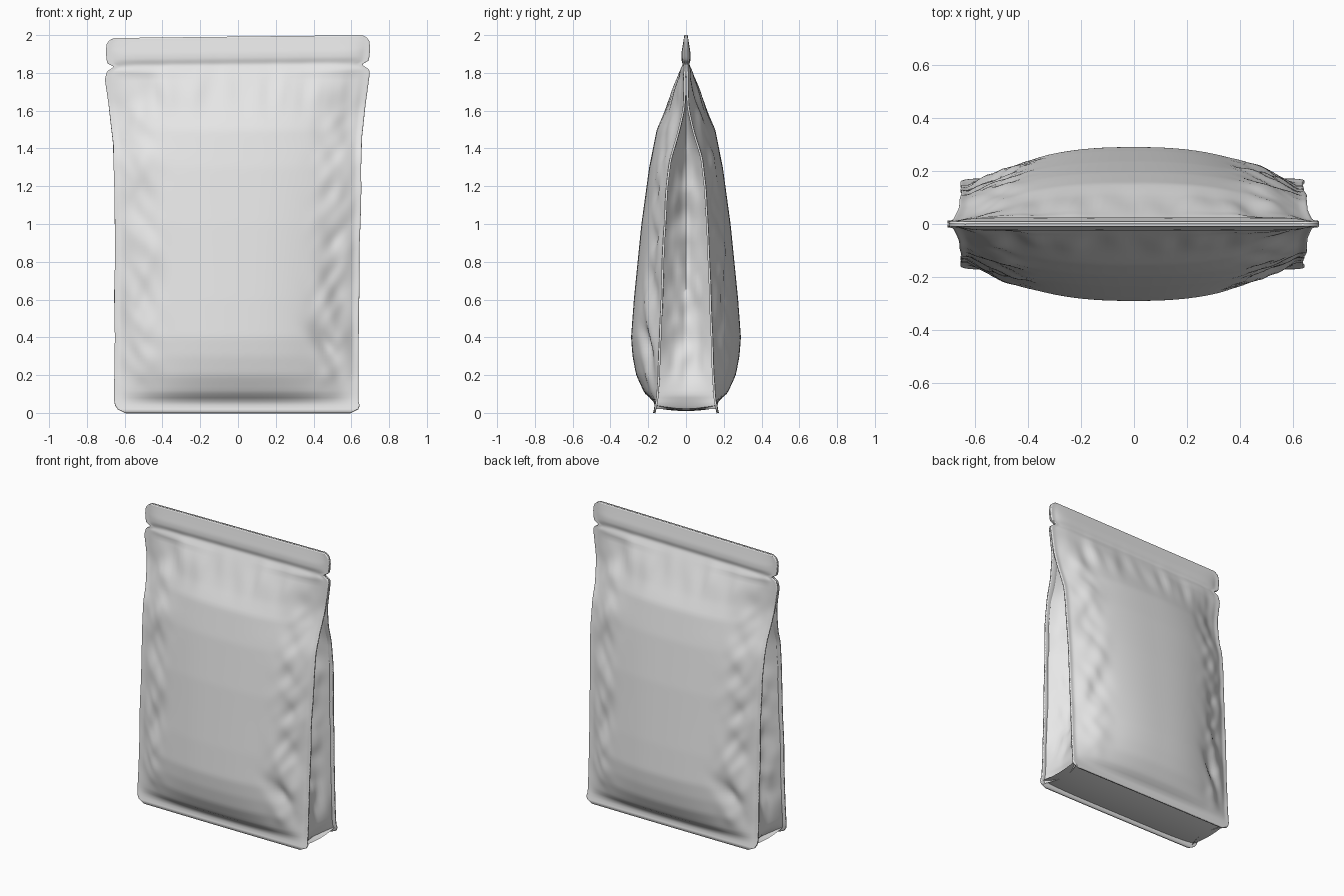
import bpy
import math
from mathutils import Vector, noise

cube = bpy.data.objects.get("Cube")
if cube:
    bpy.data.objects.remove(cube, do_unlink=True)

foil = bpy.data.materials.new("light grey foil")
foil.use_nodes = True
foil.diffuse_color = (0.8, 0.8, 0.8, 1)
foil.node_tree.nodes["Principled BSDF"].inputs["Base Color"].default_value = (0.8, 0.8, 0.8, 1)

# Height profiles as (z, value)
BULGE = [(0, .175), (.04, .165), (.065, .172), (.1, .218), (.2, .264), (.3, .283), (.4, .291),
         (.6, .276), (1, .236), (1.3, .195), (1.5, .155), (1.6, .112), (1.7, .075),
         (1.8, .036), (1.855, .014), (1.875, .024), (1.91, .024), (1.95, .017), (2, .009)]
SEAM = [(0, .175), (.05, .16), (.2, .148), (.6, .134), (1, .118), (1.2, .105),
        (1.35, .088), (1.5, .042), (1.62, .015), (1.8, .012), (2, .009)]
NOTCH = [(1.8, .698), (1.822, .692), (1.838, .662), (1.85, .66), (1.862, .69), (1.88, .695),
         (1.93, .7), (1.97, .695), (1.99, .68), (2, .655)]
FOOT = [(0, .59), (.01, .625), (.03, .647)]
LEFT_W = FOOT + [(.06, .655), (.6, .653), (1, .652), (1.42, .66), (1.6, .682), (1.77, .705)] + NOTCH
RIGHT_W = FOOT + [(.06, .638), (.6, .64), (1, .648), (1.46, .656), (1.6, .672), (1.74, .69)] + NOTCH


def lerp_profile(points, z):
    z = min(max(z, points[0][0]), points[-1][0])
    for (a, va), (b, vb) in zip(points, points[1:]):
        if z <= b:
            return va + (vb - va) * (z - a) / (b - a)


def profile(points, z, soft=0.0):
    """Profile value, averaged over a small window for soft curves."""
    steps = (-1, -.5, 0, .5, 1)
    return sum(lerp_profile(points, z + soft * s) for s in steps) / len(steps)


def smooth(a, b, t):
    t = min(max((t - a) / (b - a), 0), 1)
    return t * t * (3 - 2 * t)


def bump(t, centre, width):
    return math.exp(-((t - centre) / width) ** 2)


def half_width(side, z):
    wave = .004 * noise.noise(Vector((side * 3, 0, z * 4)))
    return profile(RIGHT_W if side > 0 else LEFT_W, z, .004) + wave * smooth(1.8, 1.6, z)


def tilt(x, z):
    """The top edge rises slightly towards one side."""
    return z + .008 * (x / .7 - 1) * smooth(1.7, 1.9, z)


def grid_object(name, rows, flip=False, thickness=0.0):
    cols = len(rows[0])
    verts = [p for row in rows for p in row]
    faces = []
    for i in range(len(rows) - 1):
        for j in range(cols - 1):
            a = i * cols + j
            f = (a, a + 1, a + cols + 1, a + cols)
            faces.append(f[::-1] if flip else f)
    mesh = bpy.data.meshes.new(name)
    mesh.from_pydata(verts, [], faces)
    mesh.materials.append(foil)
    obj = bpy.data.objects.new(name, mesh)
    bpy.context.collection.objects.link(obj)
    if thickness:
        mod = obj.modifiers.new("film thickness", "SOLIDIFY")
        mod.thickness = thickness
        mod.offset = -1
    bpy.ops.object.select_all(action="DESELECT")
    obj.select_set(True)
    bpy.context.view_layer.objects.active = obj
    bpy.ops.object.shade_smooth_by_angle(angle=math.radians(50))
    return obj


def wrinkle(u, z):
    """Soft dents by the side seams and puckers below the top seal."""
    n_side = noise.noise(Vector((u * 2.5, 1.7, z * 5 + abs(u) * 4)))
    n_fine = noise.noise(Vector((u * 5, 4.2, z * 9 - abs(u) * 6)))
    sides = bump(abs(u), .78, .14) * smooth(.05, .25, z) * smooth(1.75, 1.5, z)
    pucker = noise.noise(Vector((u * 9, 8.5, z * 1.5)))
    top = bump(z, 1.7, .1) * smooth(.95, .8, abs(u))
    corner = bump(u, .72, .13) * bump(z, .38 - .5 * (u - .7), .06)
    return sides * (.03 * n_side + .012 * n_fine) + top * .022 * pucker - .025 * corner


HEIGHTS = [i * .02 for i in range(90)] + [1.8 + i * .008 for i in range(26)]
COLUMNS = 72

# Front and back panels, with flat seam bands along their edges
for name, face in (("front_panel", -1), ("back_panel", 1)):
    rows = []
    for z in HEIGHTS:
        row = []
        seam, depth = profile(SEAM, z, .03), profile(BULGE, z, .012)
        power = 2.5 + 14 * smooth(1.78, 1.87, z)
        for j in range(COLUMNS + 1):
            u = math.sin(math.pi / 2 * (2 * j / COLUMNS - 1) * .8) / math.sin(math.pi * .4)
            x = u * half_width(u, z)
            t = min(abs(u) / .955, 1)
            y = seam + (depth - seam) * (1 - t ** power) + wrinkle(-u * face, z)
            row.append((x, face * max(y, .008), tilt(x, z)))
        rows.append(row)
    grid_object(name, rows, face > 0, .011)

# Side gussets, folded inwards along a centre crease
for name, side in (("left_gusset", 1), ("right_gusset", -1)):
    rows = []
    for i in range(84):
        z = .02 + i * .02
        seam = max(profile(SEAM, z, .03) - .008, .004)
        fold = math.sqrt(max(.15 ** 2 - seam ** 2, 0)) * smooth(.02, .4, z) + .012
        row = []
        for j in range(17):
            t = j / 8 - 1
            crumple = noise.noise(Vector((side * 4 + t, t * 2, z * 8)))
            inset = fold * (1 - abs(t) ** 1.3) + .022 * crumple * (1 - t * t) * smooth(.1, .3, z)
            inset += .03 * smooth(.1, .02, z) * (1 - t * t)
            row.append((side * (half_width(side, z) - .022 - inset), t * seam, z))
        rows.append(row)
    grid_object(name, rows, side < 0)

# Bottom panel, sagging a little between the two lower seams
rows = []
for i in range(13):
    t = i / 6 - 1
    row = []
    for j in range(41):
        u = j / 20 - 1
        z = .01 + .016 * t * t + .014 * abs(u) ** 6
        row.append((u * .628, t * .16, z))
    rows.append(row)
grid_object("bottom_panel", rows, True)
